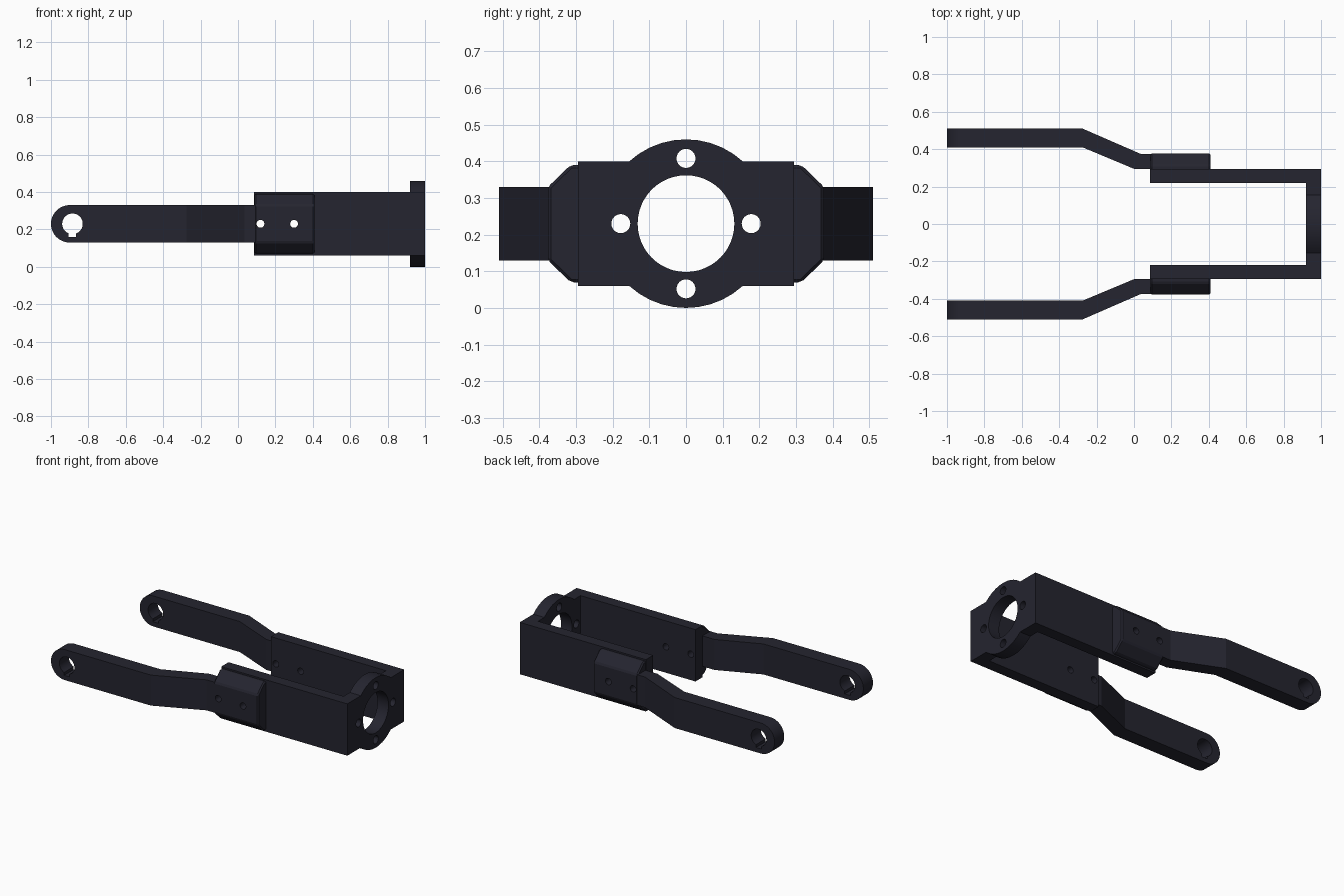
import bpy
import bmesh
from math import sin, cos, radians, asin, degrees

if "Cube" in bpy.data.objects:
    bpy.data.objects.remove(bpy.data.objects["Cube"])

MID = 0.23          # height of the centre line

# Single dark finish
paint = bpy.data.materials.new("dark_blue_grey")
paint.use_nodes = True
colour = (0.018, 0.018, 0.029, 1)
paint.diffuse_color = colour
paint.node_tree.nodes["Principled BSDF"].inputs["Base Color"].default_value = colour


def arc(cx, cz, r, start, end, steps):
    """Points along an arc, angles in degrees, both ends included."""
    angles = [radians(start + (end - start) * i / steps) for i in range(steps + 1)]
    return [(cx + r * cos(a), cz + r * sin(a)) for a in angles]


def circle(cx, cz, r, steps=48):
    return arc(cx, cz, r, 0, 360, steps)[:-1]


def box(a, b, c, d):
    return [(a, c), (b, c), (b, d), (a, d)]


def prism(name, outline, axis, low, high):
    """Extrude a 2D outline along x (outline in y, z) or y (outline in x, z)."""
    bm = bmesh.new()

    def place(p, t):
        return (t, p[0], p[1]) if axis == "x" else (p[0], t, p[1])
    ends = [[bm.verts.new(place(p, t)) for p in outline] for t in (low, high)]
    bm.faces.new(ends[0])
    bm.faces.new(ends[1])
    n = len(outline)
    for i in range(n):
        j = (i + 1) % n
        bm.faces.new((ends[0][i], ends[0][j], ends[1][j], ends[1][i]))
    return finish(name, bm)


def finish(name, bm, mesh=None):
    bmesh.ops.recalc_face_normals(bm, faces=bm.faces[:])
    mesh = mesh or bpy.data.meshes.new(name)
    bm.to_mesh(mesh)
    bm.free()
    obj = bpy.data.objects.get(name)
    if obj is None:
        obj = bpy.data.objects.new(name, mesh)
        bpy.context.collection.objects.link(obj)
        mesh.materials.append(paint)
    return obj


def bake(obj):
    """Apply the modifiers of a part."""
    bpy.context.view_layer.update()
    deps = bpy.context.evaluated_depsgraph_get()
    mesh = bpy.data.meshes.new_from_object(obj.evaluated_get(deps))
    obj.modifiers.clear()
    obj.data = mesh


def cut(obj, cutters):
    for cutter in cutters:
        mod = obj.modifiers.new("hole", "BOOLEAN")
        mod.operation = "DIFFERENCE"
        mod.solver = "EXACT"
        mod.object = cutter
    bake(obj)


def bend_arm(obj, side):
    """Split the straight bar at the bends and offset it outward."""
    bm = bmesh.new()
    bm.from_mesh(obj.data)
    for x in (-0.275, 0.0):
        bmesh.ops.bisect_plane(bm, geom=bm.verts[:] + bm.edges[:] + bm.faces[:],
                               plane_co=(x, 0, 0), plane_no=(1, 0, 0))
    for v in bm.verts:
        outer = v.co.y > 0.5
        if v.co.x < -0.2:
            v.co.y = 0.51 if outer else 0.41
        else:
            v.co.y = 0.375 if outer else 0.295
            if outer and v.co.x < 0.05:
                v.co.x = 0.035
        v.co.y *= side
    finish(obj.name, bm, obj.data)


# Cutters for the bolt holes, keyed pivot holes and mounting holes
bolts = [prism("bolt_cutter_%d" % i, circle(x, MID, 0.021, 24), "y", -0.7, 0.7)
         for i, x in enumerate((0.12, 0.30))]
key = degrees(asin(0.02 / 0.055))
keyhole = arc(-0.885, MID, 0.055, -90 + key, 270 - key, 44)
keyhole += [(-0.905, 0.16), (-0.865, 0.16)]
pivot = prism("pivot_cutter", keyhole, "y", -0.7, 0.7)
mounts = [prism("mount_cutter_%d" % i, circle(y, z, r, n), "x", 0.8, 1.1)
          for i, (y, z, r, n) in enumerate([
              (0, MID, 0.132, 48), (0, 0.408, 0.026, 24), (0, 0.052, 0.026, 24),
              (0.178, MID, 0.026, 24), (-0.178, MID, 0.026, 24)])]

# Mounting plate with round bulges above and below
R = 0.23
a0 = degrees(asin(0.17 / R))
outline = [(0.22, 0.06), (0.22, 0.40)] + arc(0, MID, R, a0, 180 - a0, 10)
outline += [(-0.22, 0.40), (-0.22, 0.06)] + arc(0, MID, R, 180 + a0, 360 - a0, 10)
plate = prism("mounting_plate", outline, "x", 0.92, 1.0)
cut(plate, mounts)
parts = [plate]

for side, word in ((1, "left"), (-1, "right")):
    # Side wall of the channel
    wall = prism(word + "_side_wall", box(0.085, 1.0, 0.06, 0.40), "y",
                 side * 0.22, side * 0.295)
    cut(wall, bolts)

    # Chamfered clamp pad
    section = [(0.285, 0.07), (0.315, 0.07), (0.377, 0.13),
               (0.377, 0.33), (0.315, 0.39), (0.285, 0.39)]
    pad = prism(word + "_clamp_pad", [(side * y, z) for y, z in section],
                "x", 0.087, 0.41)
    bevel = pad.modifiers.new("edge", "BEVEL")
    bevel.width = 0.008
    bevel.segments = 1
    bake(pad)
    cut(pad, bolts)

    # Cranked arm with a rounded end
    bar = arc(-0.9, MID, 0.1, 90, 270, 24) + [(0.095, 0.13), (0.095, 0.33)]
    arm = prism(word + "_arm", bar, "y", 0.41, 0.51)
    bend_arm(arm, side)
    cut(arm, [pivot])
    parts += [wall, pad, arm]

for cutter in bolts + mounts + [pivot]:
    bpy.data.objects.remove(cutter)

# Smooth round surfaces, crisp edges elsewhere
for part in parts:
    part.data.shade_smooth()
    part.data.set_sharp_from_angle(angle=radians(16))
